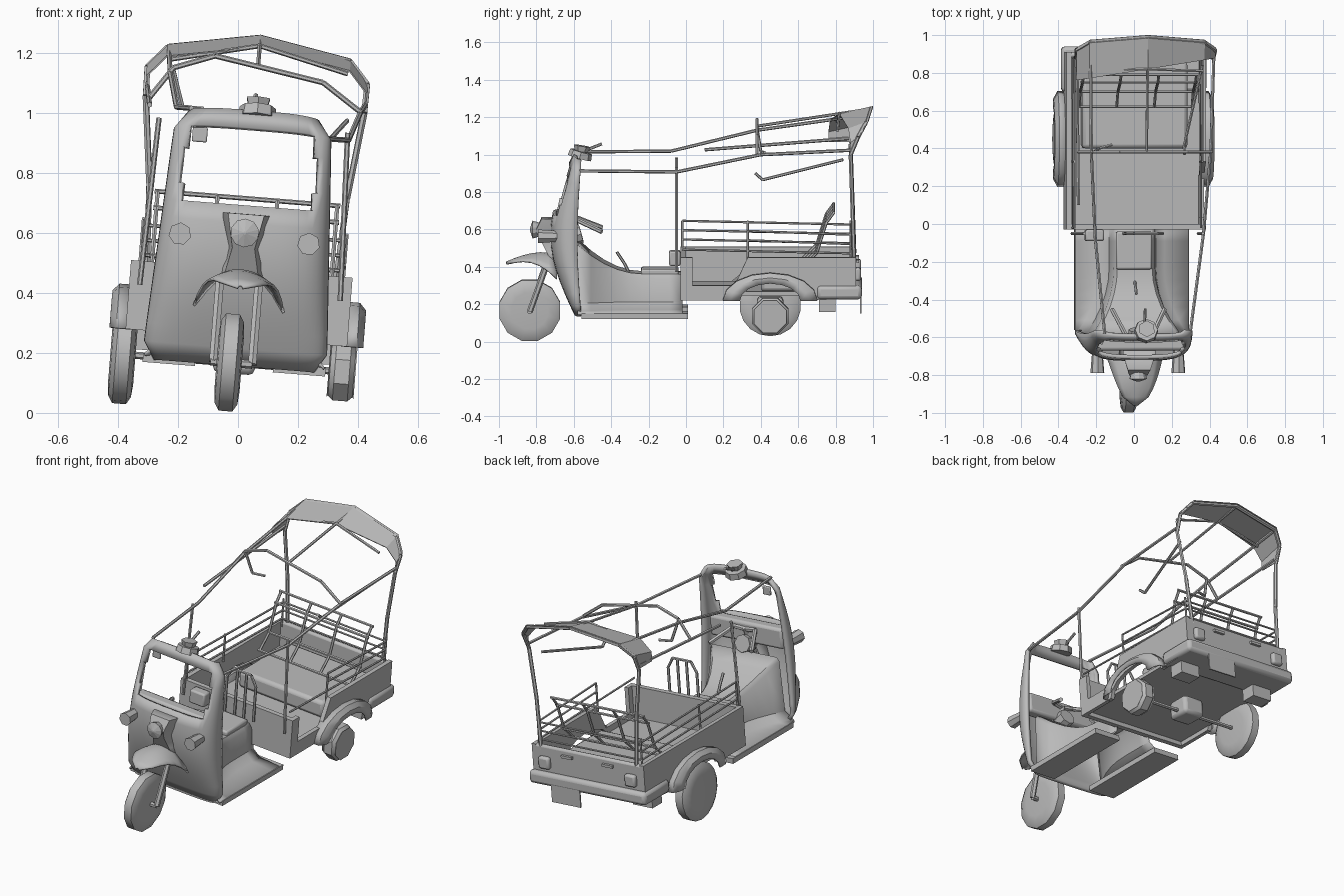
import bpy, bmesh, math
from mathutils import Vector, Matrix
from math import sin, cos, pi

cube = bpy.data.objects.get("Cube")
if cube:
    bpy.data.objects.remove(cube, do_unlink=True)

# One plain colour
grey = bpy.data.materials.new("plain_grey")
grey.use_nodes = True
colour = (.5, .5, .5, 1)
grey.diffuse_color = colour
grey.node_tree.nodes["Principled BSDF"].inputs["Base Color"].default_value = colour

# The whole vehicle leans a little to its left
pivot = Vector((0, 0, .32))
lean = Matrix.Translation(pivot) @ Matrix.Rotation(.08, 4, 'Y') @ Matrix.Translation(-pivot)

# Shared measures
bed_half, bed_top, bed_front, bed_back = .37, .48, -.03, .91
axle_y, axle_z, front_axle_y = .45, .165, -.835
lamp_z, rail_x, post_y = .58, .34, -.05


def finish(name, bm, thick=0, bevel=0, angle=35):
    bmesh.ops.remove_doubles(bm, verts=bm.verts, dist=.0005)
    bmesh.ops.recalc_face_normals(bm, faces=bm.faces)
    mesh = bpy.data.meshes.new(name)
    bm.to_mesh(mesh)
    bm.free()
    mesh.materials.append(grey)
    ob = bpy.data.objects.new(name, mesh)
    bpy.context.collection.objects.link(ob)
    ob.matrix_world = lean
    if angle:
        bpy.ops.object.select_all(action='DESELECT')
        ob.select_set(True)
        bpy.context.view_layer.objects.active = ob
        bpy.ops.object.shade_smooth_by_angle(angle=math.radians(angle))
    if thick:
        solidify = ob.modifiers.new("thickness", 'SOLIDIFY')
        solidify.thickness, solidify.offset = thick, 0
    if bevel:
        rounding = ob.modifiers.new("rounding", 'BEVEL')
        rounding.width, rounding.segments = bevel, 2


def loft(name, rows, skip=lambda i, j: False, **options):
    bm = bmesh.new()
    grid = [[bm.verts.new(point) for point in row] for row in rows]
    for i, (low, high) in enumerate(zip(grid, grid[1:])):
        for j in range(len(low) - 1):
            if not skip(i, j):
                bm.faces.new((low[j], low[j + 1], high[j + 1], high[j]))
    finish(name, bm, **options)


def prism(name, profile, x, bevel=0):
    bm = bmesh.new()
    face = bm.faces.new([bm.verts.new((x[0], *point)) for point in profile])
    new = bmesh.ops.extrude_face_region(bm, geom=[face])["geom"]
    verts = [item for item in new if isinstance(item, bmesh.types.BMVert)]
    bmesh.ops.translate(bm, vec=(x[1] - x[0], 0, 0), verts=verts)
    finish(name, bm, bevel=bevel, angle=25)


def box(name, x, y, z, bevel=0):
    prism(name, [(y[0], z[0]), (y[1], z[0]), (y[1], z[1]), (y[0], z[1])], x, bevel)


def rods(name, paths, radius=.008, end_radius=None, sides=6):
    bm = bmesh.new()
    for path in paths:
        points = [Vector(point) for point in path]
        for a, b in zip(points, points[1:]):
            turn = (b - a).to_track_quat('Z', 'Y').to_matrix().to_4x4()
            bmesh.ops.create_cone(bm, cap_ends=True, segments=sides, radius1=radius,
                                  radius2=end_radius or radius, depth=(b - a).length,
                                  matrix=Matrix.Translation((a + b) / 2) @ turn)
    finish(name, bm, angle=50 if sides < 7 else 5)


def wheel(name, x, y, z, half, radius, sides, hub):
    side = [(1, 0), (1, hub), (.9, .85), (.55, 1)]
    profile = [(-across, out) for across, out in side] + side[::-1]
    turns = [2 * pi * (k + .5) / sides for k in range(sides + 1)]
    loft(name, [[(x + across * half, y + radius * out * cos(t), z + radius * out * sin(t))
                 for t in turns] for across, out in profile])


def mirrored(points):
    return [(-x, y, z) for x, y, z in points]


def both(points):
    return [points, mirrored(points)]


def arch_curve(reach, rise, steps=8):
    angles = [pi * k / steps for k in range(steps + 1)]
    return [(axle_y - reach * cos(t), .25 + rise * sin(t)) for t in angles]


# Wheels and axles
wheel("front_wheel", x=-.017, y=front_axle_y, z=.166, half=.042, radius=.168, sides=12, hub=.6)
wheel("rear_wheel_right", x=-.372, y=axle_y, z=axle_z, half=.042, radius=.165, sides=18, hub=.6)
wheel("rear_wheel_left", x=.36, y=axle_y, z=axle_z, half=.045, radius=.105, sides=8, hub=.9)
rods("rear_axle", [[(-bed_half, axle_y, axle_z), (bed_half, axle_y, axle_z)]], radius=.012)
box("axle_housing", x=(-.07, .07), y=(.38, .52), z=(.13, .24), bevel=.02)
rods("front_axle", [[(-.08, front_axle_y, axle_z), (.06, front_axle_y, axle_z)]], radius=.014)
rods("front_fork", [[(x, -.74, .43), (x, front_axle_y, axle_z)] for x in (-.07, .06)], radius=.016)

# Front shield, rounded in plan, with the windscreen opening
rows = []
last = 14
for i in range(last + 1):
    t = i / last
    bulge = sin(pi * t)
    width = .3 - .05 * t - (.04 if i in (0, last) else 0)
    back, depth = -.56 - .02 * bulge, .03 + .105 * bulge
    row = []
    for k in range(-12, 13):
        across, ahead = sin(pi * k / 24), max(0, cos(pi * k / 24))
        crown = .02 * ahead if i > last - 2 else 0
        row.append((width * math.copysign(abs(across) ** .6, across),
                    back - depth * ahead ** .6, .16 + .825 * t + crown))
    rows.append(row)
loft("front_shield", rows, thick=.02,
     skip=lambda i, j: 9 <= i <= 12 and abs(j - 11.5) < (7 if i in (10, 11) else 6))
box("dashboard", x=(-.24, .24), y=(-.67, -.6), z=(.57, .69), bevel=.015)
box("inner_mirror", x=(-.2, -.15), y=(-.59, -.575), z=(.89, .94), bevel=.005)

# Nose, waisted in the middle and closed on top
rows = []
for z in (.66, .6, .55, .48, .43):
    width, tip = .05 + .3 * abs(z - .55), -.8 + .5 * abs(z - .6)
    half = [(width, -.62, z), (width, -.69, z), (width * .7, tip, z)]
    rows.append(mirrored(half) + half[::-1])
lid = [(x, -.65, z) for x, y, z in rows[0]]
loft("nose", [lid] + rows, thick=.008)

# Lamps
rods("headlamp", [[(0, -.76, .6), (0, -.82, .6)]], radius=.03, end_radius=.048, sides=10)
rods("headlamp_lens", [[(0, -.82, .6), (0, -.835, .6)]], radius=.048, end_radius=.005, sides=10)
rods("side_lamps", both([(.215, -.67, lamp_z), (.215, -.79, lamp_z)]), radius=.028, end_radius=.038, sides=7)
rods("roof_lamp", [[(.01, -.57, .985), (.01, -.56, 1.02)]], radius=.065, end_radius=.06, sides=8)
rods("roof_lamp_cap", [[(.01, -.56, 1.02), (.01, -.555, 1.05)]], radius=.035, end_radius=.045)
rods("roof_lamp_stalk", [[(0, -.6, 1), (0, -.45, 1.06)]])

# Front mudguard, a drooping tongue
rows = []
for k in range(7):
    t = k / 6
    width, height, droop = .01 + .14 * math.sqrt(t), .425 + .05 * sin(.7 * pi * t), .01 + .11 * t * t
    rows.append([(width * s / 4, -.96 + .27 * t, height - droop * (s / 4) ** 2) for s in range(-4, 5)])
loft("front_mudguard", rows, thick=.008)

# Steering
rods("steering_column", [[(0, -.68, .42), (0, -.6, .66)]], radius=.02)
rods("handlebar", both([(0, -.6, .65), (.07, -.59, .66), (.14, -.45, .6)]), radius=.013)
rods("gauge", [[(0, -.63, .56), (0, -.56, .58)]], radius=.05, sides=8)
rods("brake_pedal", [[(.12, -.56, .22), (.12, -.45, .2)]])
rods("gear_lever", [[(0, -.3, .36), (0, -.33, .42), (0, -.37, .48)]])

# Cab floor with a steep hollow tunnel that flares up into the shield, and driver seat
rows = []
for k in range(9):
    climb = max(0, 1 - k / 5) ** 2
    y, top, flare = -.58 + .07 * k, .365 + .165 * climb, .12 * climb
    half = [(.3, y, .17), (.17 + flare, y, .18), (.12 + flare, y, .22),
            (.105 + flare, y, top - .02), (.09 + flare, y, top)]
    rows.append(mirrored(half) + half[::-1])
loft("cab_tunnel", rows, thick=.01)
for side in (-1, 1):
    box("floor_ledge", x=(side * .13, side * .305), y=(-.56, .01), z=(.145, .175))
box("driver_seat", x=(-.1, .09), y=(-.24, -.04), z=(.36, .395), bevel=.01)
half = [(.095, post_y, .4), (.095, post_y, .61), (.06, post_y, .67), (0, post_y, .67)]
upright = [(.03, post_y, .4), (.03, post_y, .67)]
backrest = both(half) + both(upright)
rods("driver_backrest", [[(x + .035, y, z) for x, y, z in path] for path in backrest])
box("battery_box", x=(-.27, -.17), y=(-.09, bed_front), z=(.39, .47), bevel=.01)

# Load bed, with an entry step cut in its left side
outline = [(bed_front, .25)] + arch_curve(reach=.22, rise=.12) + [(bed_back, .26), (bed_back, bed_top)]
corner = [(bed_front, bed_top)]
step = [(.33, bed_top), (.26, .33), (.035, .33), (.035, bed_top)]
prism("bed_side_right", outline + corner, x=(-bed_half, -.345))
prism("bed_side_left", outline + step + corner, x=(.345, bed_half))
box("bed_front", x=(-bed_half, bed_half), y=(bed_front, 0), z=(.25, bed_top))
box("bed_back", x=(-bed_half, bed_half), y=(.88, bed_back), z=(.26, bed_top), bevel=.012)
box("bed_floor", x=(-.35, .35), y=(0, .89), z=(.275, .295))
box("passenger_seat", x=(-.28, .28), y=(.4, .86), z=(.29, .39), bevel=.02)
box("bumper", x=(-.385, .385), y=(.7, .94), z=(.255, .33), bevel=.02)
box("hanging_plate", x=(.05, .24), y=(.93, .938), z=(.17, .27))

# Wheel arches, mudflaps and tail lamps
for side in (-1, 1):
    sections = [(.35, 1), (.4, 1), (.42, .85), (.42, .65)]
    loft("wheel_arch", [[(side * x, y, z) for y, z in arch_curve(reach=.25 * size, rise=.145 * size)]
                        for x, size in sections], thick=.008)
    box("mudflap", x=(side * .2, side * .33), y=(.71, .8), z=(.185, .26))
    box("tail_lamp", x=(side * .25, side * .32), y=(.9, .935), z=(.35, .42), bevel=.012)
    box("tail_handle", x=(side * .1, side * .17), y=(.9, .925), z=(.435, .45))

# Bed rails running round the back, open above the step, and the rear seat frame
rails = []
for k in range(3):
    z = .52 + .05 * k
    rails.append([(-rail_x, -.02, z), (-rail_x, .88, z - .02), (rail_x, .88, z - .02),
                  (rail_x, .33 if k else -.02, z)])
for x, y in ((-rail_x, -.02), (-rail_x, .33), (-rail_x, .88), (rail_x, .33), (rail_x, .88)):
    rails.append([(x, y, .45), (x, y, .62)])
rods("bed_rails", rails, radius=.006)
slope = [(.62, .42), (.7, .5), (.75, .66), (.79, .715)]
frame = [[(x, y, z) for y, z in slope] for x in (-.3, -.1, .1, .3)]
frame += [[(-.31, y, z), (.31, y, z)] for y, z in slope]
rods("rear_seat_frame", frame)

# Canopy posts, hoops and rails
shoulder = [(.365, .88, 1.03), (.367, .92, 1.125), (.305, .96, 1.195), (0, .985, 1.25)]
rods("rear_arch", both([(.315, .9, .45), (.33, .89, .74)] + shoulder), radius=.011)
rods("middle_posts", both([(.335, post_y, .4), (.315, post_y, .96)]), radius=.009)
rods("middle_hoop", [[(-.355, .38, 1.02), (-.28, .38, 1.13), (-.145, .38, 1.18),
                      (.22, .38, 1.12), (.355, .38, 1.03)]], radius=.009)
rods("roof_rail_right", [[(-.21, -.58, 1), (-.26, -.08, 1), (-.29, .38, 1.11), (-.3, .95, 1.19)]], radius=.009)
rods("roof_rail_left", [[(.25, -.57, .935), (.32, -.05, .935), (.352, .4, 1.03), (.365, .88, 1.055)]], radius=.009)
rods("lower_rail_right", [[(-.35, .1, 1), (-.362, .87, 1.06)]], radius=.009)
rods("ridge_bar", [[(0, .38, 1.155), (0, .97, 1.245)]])
rods("cross_bar", both([(.3, .81, 1.155), (0, .82, 1.225)]))
rods("grab_bar_left", [[(.22, .37, .92), (.22, .41, .885), (.31, .84, 1)]])
rods("grab_bar_right", [[(-.28, .38, 1.12), (-.24, .4, 1), (-.17, .42, 1)]])

# Roof sheet, cut at a slant along its leading edge
edge = mirrored(shoulder) + shoulder[-2::-1]
rear = [(x, y + .015, z + .01) for x, y, z in edge]
lead = [(x, .82 + .16 * x, max(1.04, z - .03)) for x, y, z in edge]
loft("roof_sheet", [lead, rear], thick=.005, angle=0)
